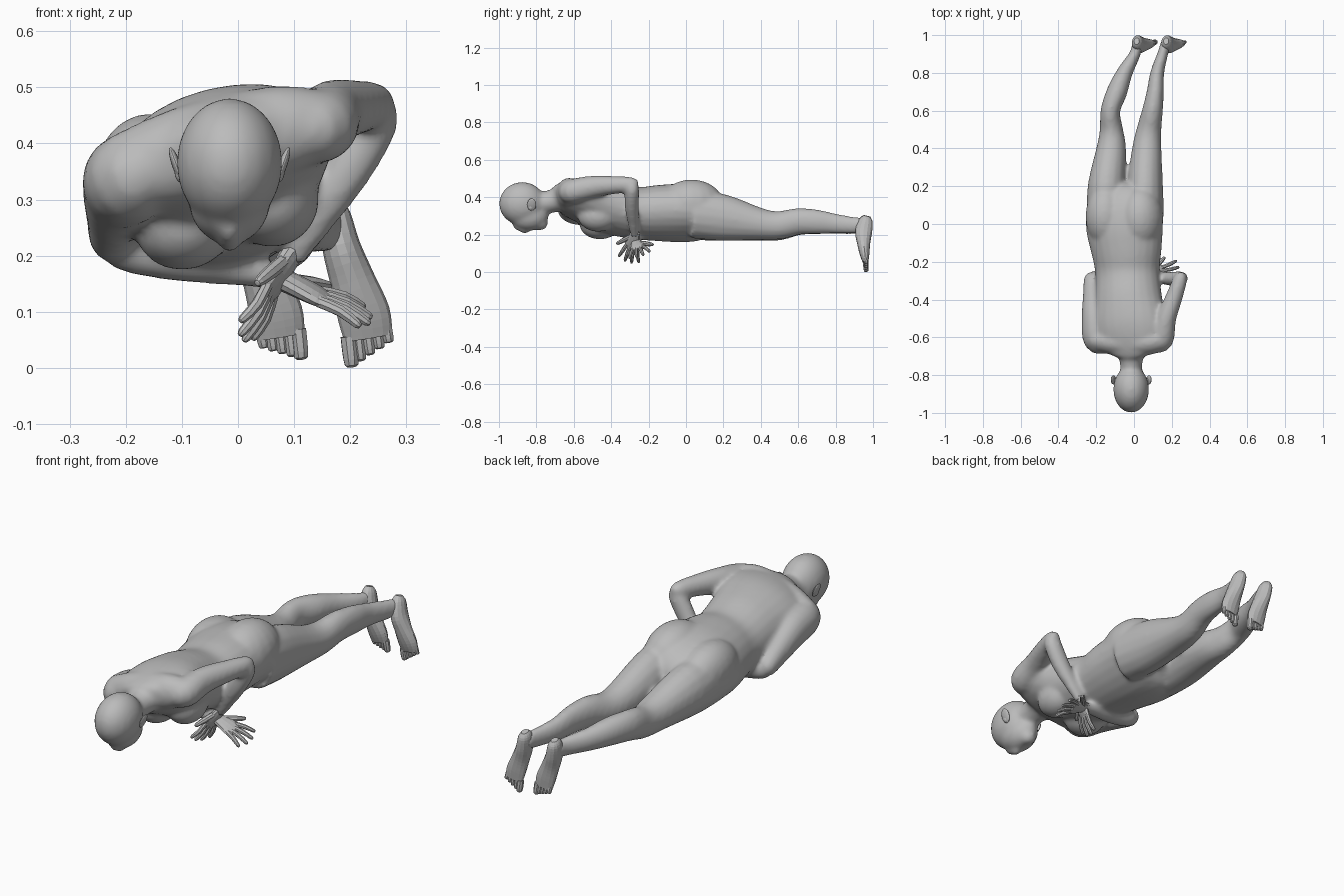
import bpy, bmesh, math
from mathutils import Vector, Matrix

if "Cube" in bpy.data.objects:
    bpy.data.objects.remove(bpy.data.objects["Cube"], do_unlink=True)

clay = bpy.data.materials.new("clay grey")
clay.use_nodes = True
GREY = (0.5, 0.5, 0.5, 1)
clay.diffuse_color = GREY
bsdf = clay.node_tree.nodes["Principled BSDF"]
bsdf.inputs["Base Color"].default_value = GREY
bsdf.inputs["Roughness"].default_value = 0.7


def spline(p0, p1, p2, p3, t):
    """Catmull-Rom blend of four stations, value by value."""
    return [0.5 * (2 * b + (c - a) * t + (2 * a - 5 * b + 4 * c - d) * t * t
                   + (3 * b - a - 3 * c + d) * t ** 3)
            for a, b, c, d in zip(p0, p1, p2, p3)]


def loft(bm, stations, ref, sides=16, steps=4):
    """Closed tube through (x, y, z, half width, half depth) stations."""
    last = len(stations) - 1
    path = []
    for i in range(last):
        quad = [stations[min(max(i + k, 0), last)] for k in (-1, 0, 1, 2)]
        path += [spline(*quad, s / steps) for s in range(steps)]
    path.append(list(stations[-1]))
    centres = [Vector(p[:3]) for p in path]
    ref = Vector(ref)
    rings = []
    for i, p in enumerate(path):
        t = (centres[min(i + 1, len(path) - 1)] - centres[max(i - 1, 0)]).normalized()
        side = (ref - t * ref.dot(t)).normalized()
        up = t.cross(side)
        ring = []
        for k in range(sides):
            a = math.tau * k / sides
            ring.append(bm.verts.new(centres[i] + side * math.cos(a) * p[3]
                                     + up * math.sin(a) * p[4]))
        rings.append(ring)
    faces = [bm.faces.new(rings[0]), bm.faces.new(rings[-1])]
    for lower, upper in zip(rings, rings[1:]):
        for k in range(sides):
            n = (k + 1) % sides
            faces.append(bm.faces.new((lower[k], lower[n], upper[n], upper[k])))
    bmesh.ops.recalc_face_normals(bm, faces=faces)


def blob(bm, centre, radii, tilt=0):
    """Ellipsoid, tilted about the body's long axis."""
    m = (Matrix.Translation(centre) @ Matrix.Rotation(math.radians(tilt), 4, "Y")
         @ Matrix.Diagonal((*radii, 1)))
    bmesh.ops.create_uvsphere(bm, u_segments=20, v_segments=14, radius=1, matrix=m)


def finish(bm, name):
    mesh = bpy.data.meshes.new(name)
    bm.to_mesh(mesh)
    bm.free()
    mesh.materials.append(clay)
    obj = bpy.data.objects.new(name, mesh)
    bpy.context.collection.objects.link(obj)
    return obj


body = bmesh.new()
LEAN = math.radians(15)
ACROSS = (math.cos(LEAN), 0, math.sin(LEAN))

# Torso and neck
loft(body, [
    (-.045, .20, .27, .10, .05),
    (-.05, .15, .295, .175, .11),
    (-.05, .08, .31, .205, .14),
    (-.05, -.02, .315, .207, .152),
    (-.04, -.14, .315, .19, .148),
    (-.035, -.26, .315, .172, .138),
    (-.03, -.40, .345, .182, .142),
    (-.025, -.52, .378, .2, .125),
    (-.02, -.61, .392, .19, .1),
    (-.018, -.67, .392, .14, .078),
    (-.015, -.71, .38, .066, .062),
    (-.015, -.82, .36, .058, .06)], ACROSS, sides=24)

# Shoulder girdle
loft(body, [(-.21, -.61, .345, .06, .07), (-.11, -.625, .375, .068, .085),
            (-.018, -.63, .4, .07, .085), (.08, -.625, .425, .068, .08),
            (.16, -.61, .435, .055, .06)], (0, 1, 0))

# Buttocks
blob(body, (.035, .03, .365), (.12, .17, .13), -15)
blob(body, (-.145, .04, .325), (.11, .17, .13), -15)

# Breasts, flattened against the chest
blob(body, (.06, -.47, .30), (.085, .11, .085), -15)
blob(body, (-.095, -.46, .255), (.09, .11, .08), -15)

# Skull, face, nose and chin
blob(body, (-.015, -.875, .365), (.095, .125, .116))
blob(body, (-.015, -.84, .30), (.074, .105, .08))
blob(body, (-.015, -.78, .26), (.04, .042, .038))
loft(body, [(-.015, -.92, .245, .014, .014), (-.015, -.865, .222, .02, .018),
            (-.015, -.845, .23, .018, .014)], (1, 0, 0), sides=8)

# Legs
loft(body, [
    (-.15, .04, .29, .10, .12), (-.145, .2, .285, .1, .12),
    (-.12, .4, .25, .079, .086), (-.12, .5, .245, .062, .076),
    (-.125, .6, .268, .052, .072), (-.09, .7, .267, .055, .066),
    (-.05, .8, .256, .043, .054), (.005, .9, .245, .03, .045),
    (.02, .965, .245, .028, .038)], (1, 0, 0))
loft(body, [
    (.06, .04, .31, .10, .13), (.058, .2, .29, .096, .125),
    (.068, .4, .255, .078, .086), (.08, .5, .25, .066, .076),
    (.098, .6, .27, .055, .072), (.113, .7, .268, .046, .066),
    (.123, .8, .258, .037, .054), (.152, .9, .25, .029, .045),
    (.17, .965, .25, .028, .038)], (1, 0, 0))

# Raised arm: upper arm, then forearm down to the wrist
loft(body, [
    (.10, -.63, .425, .05, .05), (.145, -.61, .43, .065, .066),
    (.17, -.5, .455, .054, .06), (.215, -.38, .465, .045, .048),
    (.245, -.29, .465, .037, .042), (.25, -.265, .455, .02, .025)], (1, 0, 0))
loft(body, [
    (.252, -.285, .475, .025, .025), (.245, -.288, .44, .038, .042),
    (.195, -.29, .35, .038, .042), (.13, -.28, .25, .028, .031),
    (.09, -.275, .195, .021, .028)], (0, 1, 0))

# Lower arm: upper arm, then forearm crossing under the chest
loft(body, [
    (-.14, -.63, .36, .05, .05), (-.19, -.61, .34, .078, .08),
    (-.21, -.5, .32, .068, .08), (-.22, -.38, .27, .051, .06),
    (-.225, -.29, .23, .04, .044), (-.22, -.265, .22, .02, .025)], (1, 0, 0))
loft(body, [
    (-.235, -.285, .225, .025, .025), (-.2, -.285, .215, .041, .044),
    (-.1, -.285, .195, .042, .042), (.01, -.275, .175, .032, .03),
    (.085, -.265, .155, .027, .02)], (0, 1, 0))

# Fuse the body into one soft skin
skin = finish(body, "body")
remesh = skin.modifiers.new("fuse", "REMESH")
remesh.mode = "VOXEL"
remesh.voxel_size = 0.01
remesh.use_smooth_shade = True
soften = skin.modifiers.new("soften", "SMOOTH")
soften.factor = 0.5
soften.iterations = 10


def tube(bm, start, end, r0, r1, bend=Vector()):
    """Tapered digit with a rounded tip."""
    mid = start.lerp(end, 0.5) + bend
    near = mid.lerp(end, 0.85)
    loft(bm, [(*start, r0, r0), (*mid, r0, r0), (*near, r1, r1),
              (*end, r1 / 3, r1 / 3)], (0.3, 0.9, 0.2), sides=8, steps=2)


def hand(name, wrist, direction, across, thumb_side):
    """Palm, four spread fingers and a thumb."""
    bm = bmesh.new()
    wrist, d = Vector(wrist), Vector(direction).normalized()
    s = Vector(across)
    s = (s - d * s.dot(d)).normalized()
    sections = [(-.02, .026, .02), (.02, .034, .018), (.06, .042, .015), (.085, .037, .01)]
    loft(bm, [(*(wrist + d * a), w, h) for a, w, h in sections], s, sides=12, steps=3)
    bend = d.cross(s) * 0.006
    for k, reach in zip((-1.5, -.5, .5, 1.5), (.15, .168, .17, .155)):
        k *= thumb_side
        tube(bm, wrist + d * .065 + s * k * .019, wrist + d * reach + s * k * .038,
             .0105, .008, bend)
    tube(bm, wrist + d * .015 + s * thumb_side * .02,
         wrist + d * .085 + s * thumb_side * .085, .013, .009)
    finish(bm, name)


hand("raised_arm_hand", (.09, -.275, .195), (-.085, -.035, -.145), (.35, 1, 0), -1)
hand("crossing_arm_hand", (.085, -.265, .155), (.16, .02, -.075), (0, 1, .35), 1)


def foot(name, x, z, big_toe_side):
    """Foot hanging down from the ankle, with five toes."""
    bm = bmesh.new()
    loft(bm, [
        (x - .002, .968, z + .292, .014, .018), (x, .962, z + .268, .028, .037),
        (x + .012, .95, z + .21, .034, .046), (x + .032, .95, z + .15, .04, .036),
        (x + .052, .955, z + .09, .047, .026), (x + .06, .96, z + .048, .043, .016)],
        (1, 0, 0.3), sides=14)
    axis = Vector((1, 0, 0.3 if big_toe_side < 0 else 0.05))
    for i in range(5):
        root = Vector((x + .058, .96, z + .06)) + axis * big_toe_side * (.033 - .0165 * i)
        tip = root + Vector((.006, .004, -.055 + .006 * i))
        radius = .015 if i == 0 else .011
        tube(bm, root, tip, radius, radius * .85)
    finish(bm, name)


foot("right_foot", .016, .008, 1)
foot("left_foot", .172, .006, -1)

# Ears
for side, label in ((1, "left_ear"), (-1, "right_ear")):
    bm = bmesh.new()
    blob(bm, (-.015 + side * .094, -.825, .36), (.008, .024, .035), side * 20)
    blob(bm, (-.015 + side * .086, -.83, .35), (.012, .016, .02))
    finish(bm, label)
